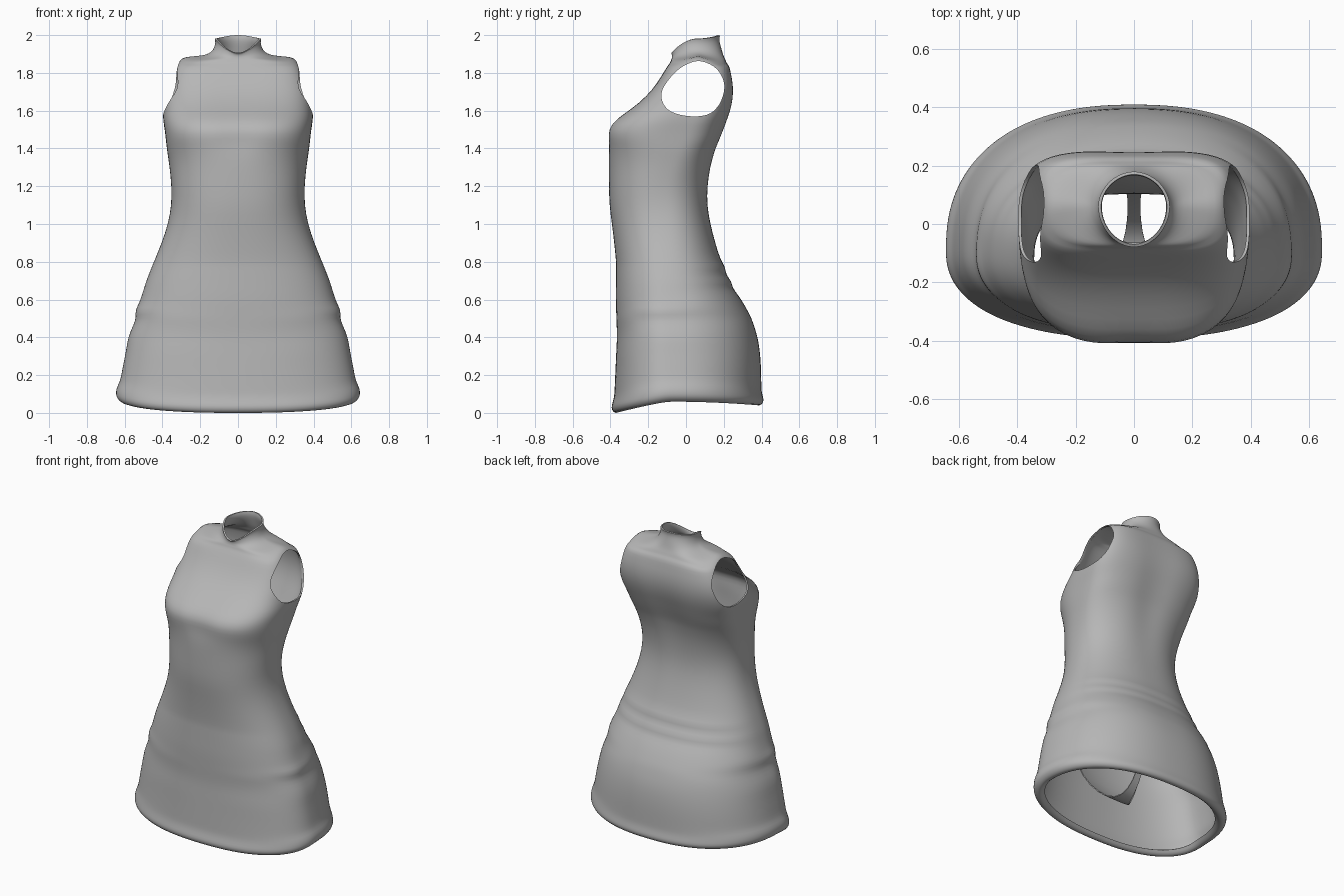
import bpy, bmesh, math

if "Cube" in bpy.data.objects:
    bpy.data.objects.remove(bpy.data.objects["Cube"])

fabric = bpy.data.materials.new("grey_fabric")
fabric.diffuse_color = (0.47, 0.47, 0.47, 1)
fabric.use_nodes = True
fabric.node_tree.nodes["Principled BSDF"].inputs["Base Color"].default_value = fabric.diffuse_color


def make(name, verts, faces):
    me = bpy.data.meshes.new(name)
    me.from_pydata(verts, [], faces)
    bm = bmesh.new()
    bm.from_mesh(me)
    bmesh.ops.recalc_face_normals(bm, faces=bm.faces)
    bm.to_mesh(me)
    bm.free()
    me.materials.append(fabric)
    ob = bpy.data.objects.new(name, me)
    bpy.context.collection.objects.link(ob)
    return ob


def interp(table, z):
    for a, b in zip(table, table[1:]):
        if z <= b[0]:
            f = max(0, (z - a[0]) / (b[0] - a[0]))
            return a[1] + (b[1] - a[1]) * f
    return table[-1][1]


# Body outlines by height: half width, front depth, back depth
WIDTH = [(.07, .617), (.085, .632), (.1, .637), (.13, .635), (.16, .617), (.2, .608), (.3, .59),
         (.4, .565), (.46, .545), (.5, .53), (.54, .53), (.57, .515), (.7, .475), (.8, .435),
         (.9, .393), (1, .36), (1.1, .342), (1.2, .342), (1.3, .352), (1.4, .367), (1.5, .378),
         (1.57, .39), (1.65, .386), (1.72, .368), (1.79, .338), (1.83, .318)]
FRONT = [(.07, -.378), (.085, -.386), (.13, -.37), (.4, -.355), (.6, -.362), (.8, -.36), (.95, -.375),
         (1.1, -.396), (1.4, -.402), (1.5, -.408), (1.55, -.365), (1.6, -.285), (1.67, -.2),
         (1.74, -.145), (1.83, -.09)]
BACK = [(.07, .395), (.085, .402), (.13, .39), (.3, .386), (.4, .37), (.5, .337), (.6, .283),
        (.66, .235), (.69, .235), (.73, .2), (.77, .2), (.8, .175), (.9, .145), (1, .12), (1.1, .105),
        (1.2, .11), (1.3, .127), (1.4, .155), (1.5, .195), (1.6, .23), (1.7, .25), (1.83, .222)]
CENTRE = [(.07, -.09), (.8, -.1), (1.2, -.12), (1.5, -.02), (1.6, .05), (1.72, .075), (1.83, .065)]
SQUARE = [(.07, 2.35), (.8, 2.3), (1.3, 2.35), (1.38, 2.5), (1.45, 2.85), (1.6, 3), (1.72, 3.7), (1.83, 4.2)]
HEIGHTS = [.07, .085, .1, .13, .16, .2, .26, .33, .4, .46, .5, .54, .57, .62, .66, .69, .73, .77, .8,
           .9, 1, 1.1, 1.2, 1.3, 1.36, 1.4, 1.45, 1.5, 1.55, 1.6, 1.67, 1.74, 1.79, 1.83]

# Each ring: z, half width, front, back, centre, squareness, z shift at front, z shift at back
# The first two form the lip turned in under the hem
rings = [[.09, .578, -.35, .36, -.09, 2.35, -.06, -.02],
         [.068, .598, -.364, .378, -.09, 2.35, -.06, -.02]]
for z in HEIGHTS:
    k = max(0, 1 - (z - .07) / .25)
    rings.append([z] + [interp(t, z) for t in (WIDTH, FRONT, BACK, CENTRE, SQUARE)] + [-.06 * k, -.02 * k])
# Shoulders, then the raised collar
rings += [[1.865, .301, -.075, .208, .065, 4, -.015, -.02],
          [1.877, .28, -.07, .2, .065, 3.5, -.012, -.012],
          [1.88, .22, -.067, .194, .065, 2.9, -.01, -.003],
          [1.886, .165, -.065, .186, .063, 2.4, -.008, .01],
          [1.905, .13, -.063, .178, .06, 2.15, -.018, .02],
          [1.935, .114, -.065, .17, .06, 2.05, -.035, .018],
          [1.963, .109, -.068, .165, .06, 1.95, -.06, .017],
          [1.982, .113, -.07, .17, .06, 1.9, -.075, .018]]

N = 72
verts, faces = [], []
for z, w, yf, yb, yc, n, zf, zb in rings:
    for i in range(N):
        t = 2 * math.pi * i / N
        c, s = math.cos(t), math.sin(t)
        x = math.copysign(abs(c) ** (2 / n), c)
        d = abs(s) ** (2 / n)
        y = yc + d * ((yb if s > 0 else yf) - yc)
        # shallow hollow between the bust sides and along the spine
        if s < 0:
            y += .012 * math.exp(-(x / .25) ** 2 - ((z - 1.47) / .09) ** 2)
        elif z < 1.83:
            y -= .016 * math.exp(-(x / .3) ** 2 - ((z - 1.45) / .3) ** 2)
        # soft slanted creases on the hips
        fold = .008 * math.exp(-((z - .4 - .06 * s) / .025) ** 2) + .007 * math.exp(-((z - .55 - .06 * s) / .02) ** 2)
        fold *= abs(c)
        # shoulder corners slope down towards front and back
        drop = (.038 if s > 0 else .03) * d * x * x * math.exp(-((z - 1.868) / .02) ** 2)
        lift = zb * d * d if s > 0 else zf * (d ** 1.2 if z < 1 else d * d)
        verts.append((x * (w + fold), y + fold * s, z + lift - drop))
for r in range(len(rings) - 1):
    for i in range(N):
        a, b = r * N + i, r * N + (i + 1) % N
        faces.append((a, b, b + N, a + N))
dress = make("dress", verts, faces)
dress.modifiers.new("smooth", 'SUBSURF').levels = 1
shell = dress.modifiers.new("cloth", 'SOLIDIFY')
shell.thickness = .01
shell.offset = -1

# Armhole cutters, one per side
HOLE = [(-.13, 1.67), (-.115, 1.73), (-.055, 1.805), (.01, 1.848), (.075, 1.862), (.145, 1.835),
        (.188, 1.785), (.203, 1.72), (.18, 1.64), (.13, 1.587), (.06, 1.57), (-.03, 1.578), (-.1, 1.61)]
outline = []
for i in range(len(HOLE)):
    p = [HOLE[(i + k) % len(HOLE)] for k in (-1, 0, 1, 2)]
    for f in (0, .25, .5, .75):
        outline.append(tuple(.5 * (2 * p[1][j] + (p[2][j] - p[0][j]) * f
                       + (2 * p[0][j] - 5 * p[1][j] + 4 * p[2][j] - p[3][j]) * f * f
                       + (3 * p[1][j] - p[0][j] - 3 * p[2][j] + p[3][j]) * f ** 3) for j in (0, 1)))
M = len(outline)
cutters = []
for side in (-1, 1):
    cv = [(side * x, y, z) for x in (.2, .6) for y, z in outline]
    cf = [tuple(range(M)), tuple(range(M, 2 * M))]
    cf += [(i, (i + 1) % M, (i + 1) % M + M, i + M) for i in range(M)]
    cutter = make("armhole_cutter", cv, cf)
    cutter.hide_render = True
    cut = dress.modifiers.new("armhole", 'BOOLEAN')
    cut.operation = 'DIFFERENCE'
    cut.solver = 'EXACT'
    cut.object = cutter
    cutters.append(cutter)

# Inner strap running between the legs: y, z, half width
PATH = [(.17, .74, .06), (.14, .54, .03), (.09, .36, .02), (.02, .22, .022), (-.07, .15, .035),
        (-.16, .16, .08), (-.24, .24, .16), (-.29, .38, .24), (-.31, .56, .28)]
C = 8
sv = [(w * (2 * j / C - 1), y + .5 * (w * (2 * j / C - 1)) ** 2, z) for y, z, w in PATH for j in range(C + 1)]
sf = [(r * (C + 1) + j, r * (C + 1) + j + 1, (r + 1) * (C + 1) + j + 1, (r + 1) * (C + 1) + j)
      for r in range(len(PATH) - 1) for j in range(C)]
strap = make("inner_strap", sv, sf)
strap.modifiers.new("smooth", 'SUBSURF').levels = 1
strap.modifiers.new("cloth", 'SOLIDIFY').thickness = .006

# Apply the modifiers and shade smooth with crisp rims
bpy.context.view_layer.update()
for ob in (dress, strap):
    bpy.ops.object.select_all(action='DESELECT')
    ob.select_set(True)
    bpy.context.view_layer.objects.active = ob
    bpy.ops.object.convert(target='MESH')
    bpy.ops.object.shade_smooth_by_angle(angle=math.radians(40))
for cutter in cutters:
    bpy.data.objects.remove(cutter)
